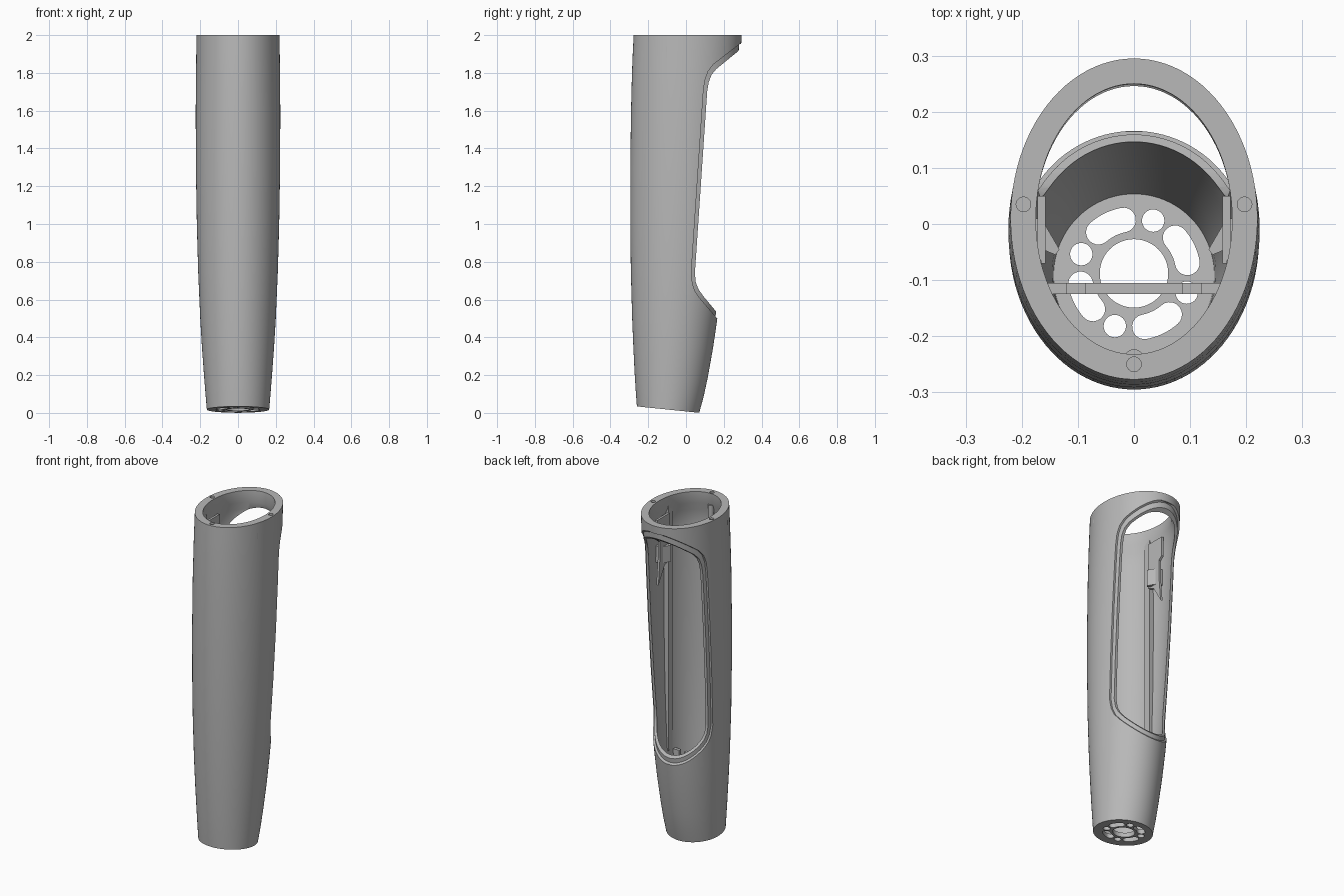
import bpy, bmesh, math

cube = bpy.data.objects.get("Cube")
if cube:
    bpy.data.objects.remove(cube)

grey = bpy.data.materials.new("plain grey")
grey.use_nodes = True
grey.diffuse_color = (0.48, 0.48, 0.48, 1)
grey.node_tree.nodes["Principled BSDF"].inputs["Base Color"].default_value = (0.48, 0.48, 0.48, 1)

# height, front y, back y, half width of the tube
ROWS = [(0.0175, -0.26, 0.07, 0.165), (0.1, -0.266, 0.093, 0.172), (0.2, -0.272, 0.115, 0.18),
        (0.35, -0.279, 0.143, 0.191), (0.5, -0.285, 0.166, 0.2), (0.75, -0.292, 0.197, 0.211),
        (1.0, -0.295, 0.222, 0.218), (1.3, -0.295, 0.247, 0.223), (1.6, -0.291, 0.269, 0.224),
        (1.8, -0.286, 0.283, 0.222), (1.9, -0.282, 0.289, 0.221), (2.0, -0.277, 0.295, 0.22)]
SEG = 96


def section(z):
    for a, b in zip(ROWS, ROWS[1:]):
        if z <= b[0]:
            t = (z - a[0]) / (b[0] - a[0])
            return [p + (q - p) * t for p, q in zip(a, b)]
    return ROWS[-1]


def finish(name, bm, smooth=False):
    bmesh.ops.recalc_face_normals(bm, faces=bm.faces)
    mesh = bpy.data.meshes.new(name)
    bm.to_mesh(mesh)
    bm.free()
    mesh.materials.append(grey)
    ob = bpy.data.objects.new(name, mesh)
    bpy.context.collection.objects.link(ob)
    if smooth:
        smooth_shade(ob)
    return ob


def activate(ob):
    bpy.ops.object.select_all(action='DESELECT')
    ob.select_set(True)
    bpy.context.view_layer.objects.active = ob


def smooth_shade(ob):
    activate(ob)
    bpy.ops.object.shade_smooth_by_angle(angle=math.radians(30))


def loft(name, stations):
    """Skin oval rings given as (height, inset) and cap both ends."""
    bm = bmesh.new()
    rings = []
    for z, inset in stations:
        _, front, back, half = section(z)
        mid, depth = (front + back) / 2, (back - front) / 2 - inset
        ring = []
        for i in range(SEG):
            a = math.tau * i / SEG
            y = mid + depth * math.sin(a)
            slant = -0.106 * (y + 0.095) * max(0, 1 - z / 0.5)
            ring.append(bm.verts.new(((half - inset) * math.cos(a), y, z + slant)))
        rings.append(ring)
    for a, b in zip(rings, rings[1:]):
        for i in range(SEG):
            j = (i + 1) % SEG
            bm.faces.new((a[i], a[j], b[j], b[i]))
    bm.faces.new(rings[0])
    bm.faces.new(rings[-1])
    return finish(name, bm)


def prism(name, points, axis, low, high, smooth=False):
    """Extrude a flat outline along one axis."""
    bm = bmesh.new()
    place = {'x': lambda p, d: (d, p[0], p[1]),
             'y': lambda p, d: (p[0], d, p[1]),
             'z': lambda p, d: (p[0], p[1], d)}[axis]
    a, b = [[bm.verts.new(place(p, d)) for p in points] for d in (low, high)]
    for i in range(len(a)):
        j = (i + 1) % len(a)
        bm.faces.new((a[i], a[j], b[j], b[i]))
    bm.faces.new(a)
    bm.faces.new(b)
    return finish(name, bm, smooth)


def cut(ob, cutter):
    cutter.hide_render = True
    mod = ob.modifiers.new("cut", 'BOOLEAN')
    mod.operation, mod.solver, mod.object = 'DIFFERENCE', 'EXACT', cutter
    activate(ob)
    bpy.ops.object.modifier_apply(modifier=mod.name)
    bpy.data.objects.remove(cutter)


def disc(x, y, r, n=24):
    return [(x + r * math.cos(math.tau * i / n), y + r * math.sin(math.tau * i / n)) for i in range(n)]


def slot(cx, cy, radius, half, start, end, n=10):
    """Kidney outline following an arc, with round ends."""
    def polar(x, y, r, a):
        return (x + r * math.cos(a), y + r * math.sin(a))
    pts = []
    for r, a0, a1 in ((radius + half, start, end), (radius - half, end, start)):
        pts += [polar(cx, cy, r, a0 + (a1 - a0) * i / n) for i in range(n + 1)]
        ex, ey = polar(cx, cy, radius, a1)
        turn = a1 if r > radius else a1 + math.pi
        pts += [polar(ex, ey, half, turn + math.pi * i / n) for i in range(1, n)]
    return pts


# Hollow tube with floor and thick upper rim
heights = [r[0] for r in ROWS]
outside = [(z, 0) for z in heights]
inside = [(2.0, 0.045), (1.93, 0.045), (1.88, 0.026)]
inside += [(z, 0.026) for z in reversed(heights) if 0.05 < z < 1.85] + [(0.045, 0.024)]
body = loft("tube_body", outside + inside)

# Back opening, with a shallow step around its edge
opening = [(0.5, 0.53), (0.165, 0.53), (0.09, 0.62), (0.066, 0.655), (0.052, 0.69), (0.047, 0.74),
           (0.112, 1.7), (0.12, 1.75), (0.135, 1.79), (0.16, 1.82), (0.28, 1.918), (0.5, 1.918)]
step = [(0.5, 0.5), (0.165, 0.5), (0.075, 0.605), (0.05, 0.64), (0.035, 0.68), (0.028, 0.74),
        (0.092, 1.7), (0.1, 1.76), (0.117, 1.808), (0.145, 1.845), (0.285, 1.953), (0.5, 1.953)]
ring_cutter = prism("step_cutter", step, 'x', -0.4, 0.4)
cut(ring_cutter, loft("core_cutter", [(z, 0.011) for z in heights]))
cut(body, ring_cutter)
cut(body, prism("opening_cutter", opening, 'x', -0.4, 0.4))

# Floor holes: one central, four round, four kidney shaped
CY = -0.088
cut(body, prism("hole_cutter", disc(0, CY, 0.061, 48), 'z', -0.1, 0.12))
for k in range(4):
    a = math.radians(70 + 90 * k)
    cut(body, prism("hole_cutter", disc(0.1 * math.cos(a), CY + 0.1 * math.sin(a), 0.02), 'z', -0.1, 0.12))
    a = math.radians(26 + 90 * k)
    cut(body, prism("slot_cutter", slot(0, CY, 0.097, 0.022, a - 0.26, a + 0.26), 'z', -0.1, 0.12))

# Screw holes in the rim
for x, y in ((-0.197, 0.035), (0.197, 0.035), (0, -0.25)):
    cut(body, prism("screw_cutter", disc(x, y, 0.013), 'z', 1.95, 2.1))
smooth_shade(body)

# Boss below the front screw hole
prism("front_boss", disc(0, -0.24, 0.017), 'z', 1.85, 1.93, True)

# Notched cross wall low in the tube
half_top = [(0.16, 0.45), (0.12, 0.45), (0.12, 0.42), (0.087, 0.42), (0.087, 0.45)]
outline = half_top + [(-x, z) for x, z in reversed(half_top)] + [(-0.155, 0.2), (0.155, 0.2)]
prism("cross_wall", outline, 'y', -0.125, -0.105)

# Side rails and pointed brackets inside
bracket = [(-0.07, 1.9), (0.05, 1.9), (0.05, 1.78), (0.025, 1.76), (0.025, 1.66),
           (0.04, 1.5), (-0.02, 1.6), (-0.07, 1.62)]
for name, s in (("left", 1), ("right", -1)):
    rail = [(0.165, 0.45), (0.188, 0.45), (0.205, 1.0), (0.205, 1.94), (0.165, 1.94)]
    prism(name + "_rail", [(s * x, z) for x, z in rail], 'y', -0.105, -0.065)
    prism(name + "_bracket", bracket, 'x', s * 0.158, s * 0.172)
    fin = [(s * 0.2, 0.01), (s * 0.165, 0.01), (s * 0.133, -0.045), (s * 0.14, -0.055), (s * 0.2, -0.03)]
    prism(name + "_fin", fin, 'z', 1.62, 1.72)
